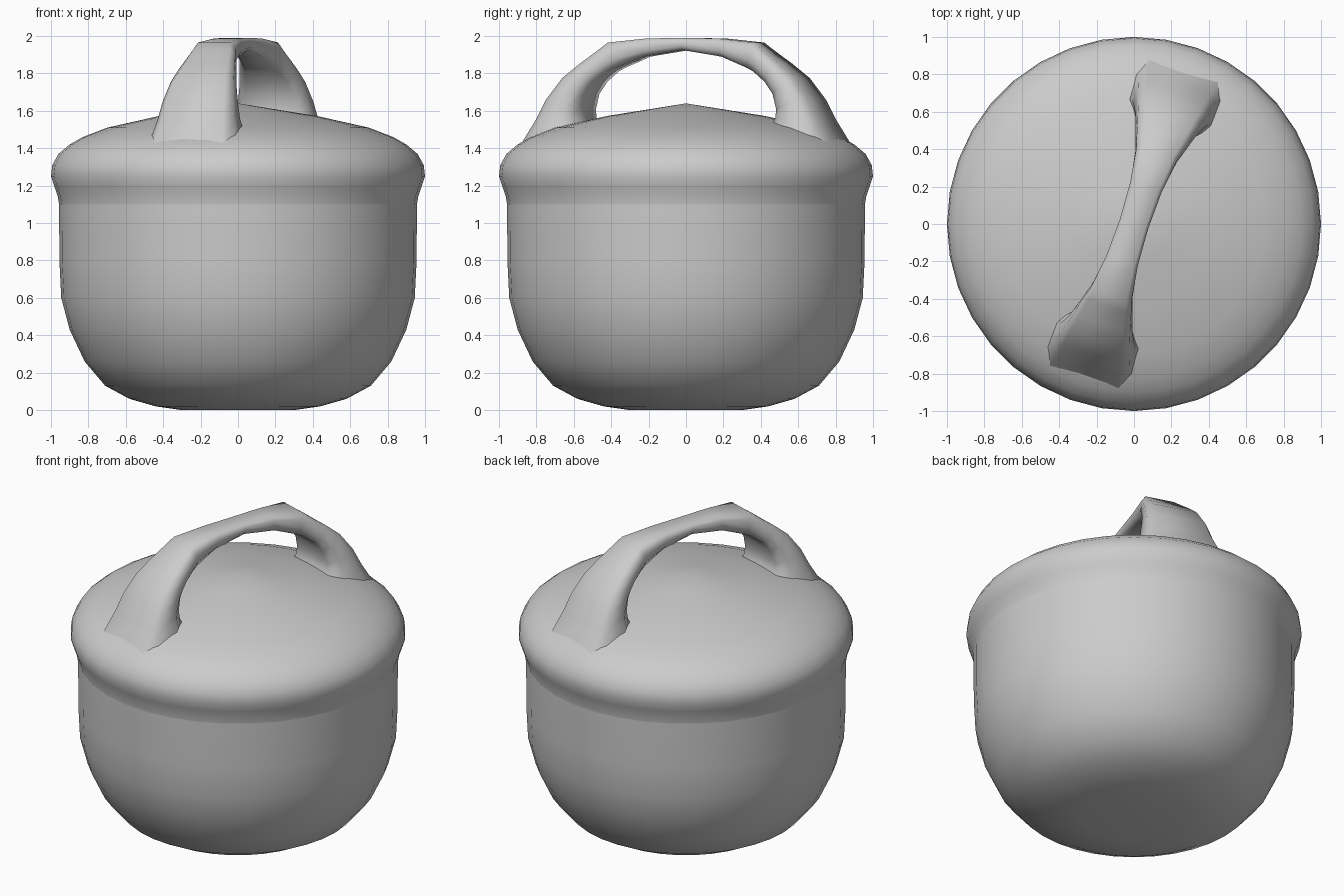
import bpy, bmesh, math
from mathutils import Matrix

if "Cube" in bpy.data.objects:
    bpy.data.objects.remove(bpy.data.objects["Cube"])

SEGMENTS = 36


def finish(name, bm, angle=60):
    bmesh.ops.remove_doubles(bm, verts=bm.verts, dist=1e-5)
    bmesh.ops.recalc_face_normals(bm, faces=bm.faces)
    mesh = bpy.data.meshes.new(name)
    bm.to_mesh(mesh)
    bm.free()
    obj = bpy.data.objects.new(name, mesh)
    bpy.context.collection.objects.link(obj)
    bpy.ops.object.select_all(action='DESELECT')
    obj.select_set(True)
    bpy.context.view_layer.objects.active = obj
    bpy.ops.object.shade_smooth_by_angle(angle=math.radians(angle))
    return obj


def lathe(name, profile):
    bm = bmesh.new()
    verts = [bm.verts.new((r, 0, z)) for r, z in profile]
    edges = [bm.edges.new(p) for p in zip(verts, verts[1:])]
    bmesh.ops.spin(bm, geom=verts + edges, cent=(0, 0, 0), axis=(0, 0, 1),
                   angle=math.tau, steps=SEGMENTS, use_merge=True)
    return finish(name, bm)


# Rounded pot body
lathe("pot_body", [(0, 0.005), (0.30, 0.0), (0.44, 0.02), (0.58, 0.06),
                   (0.71, 0.13), (0.82, 0.26), (0.90, 0.43), (0.945, 0.60),
                   (0.955, 0.80), (0.957, 1.20)])

# Domed lid with a bulging rim
lathe("lid", [(0.957, 1.10), (0.963, 1.14), (0.98, 1.19), (1.0, 1.25),
              (0.993, 1.31), (0.96, 1.37), (0.90, 1.42), (0.83, 1.46),
              (0.70, 1.51), (0.42, 1.573), (0.2, 1.608), (0, 1.64)])

# Arched handle: outer u, outer z, inner u, inner z, half width
half = [(0.20, 1.987, 0.22, 1.89, 0.088),
        (0.41, 1.965, 0.37, 1.83, 0.115),
        (0.46, 1.925, 0.41, 1.81, 0.13),
        (0.56, 1.85, 0.48, 1.755, 0.155),
        (0.65, 1.775, 0.53, 1.69, 0.177),
        (0.735, 1.66, 0.555, 1.61, 0.20),
        (0.79, 1.55, 0.555, 1.56, 0.215),
        (0.86, 1.43, 0.53, 1.50, 0.24)]
stations = [(-a, b, -c, d, w) for a, b, c, d, w in reversed(half)]
stations += [(0, 1.99, 0, 1.925, 0.08)] + half

# Chamfered section: fraction across, fraction from outer to inner
section = [(-0.8, 0), (0.8, 0), (1, 0.25), (1, 0.7),
           (0.75, 1), (-0.75, 1), (-1, 0.7), (-1, 0.25)]
bm = bmesh.new()
rings = []
for uo, zo, ui, zi, w in stations:
    rings.append([bm.verts.new((s * w, uo + (ui - uo) * t, zo + (zi - zo) * t))
                  for s, t in section])
for a, b in zip(rings, rings[1:]):
    for i in range(8):
        j = (i + 1) % 8
        bm.faces.new((a[i], a[j], b[j], b[i]))
bm.faces.new(rings[0])
bm.faces.new(rings[-1])
bmesh.ops.rotate(bm, verts=bm.verts, cent=(0, 0, 0),
                 matrix=Matrix.Rotation(math.radians(-18), 3, 'Z'))
finish("lid_handle", bm, 65)
